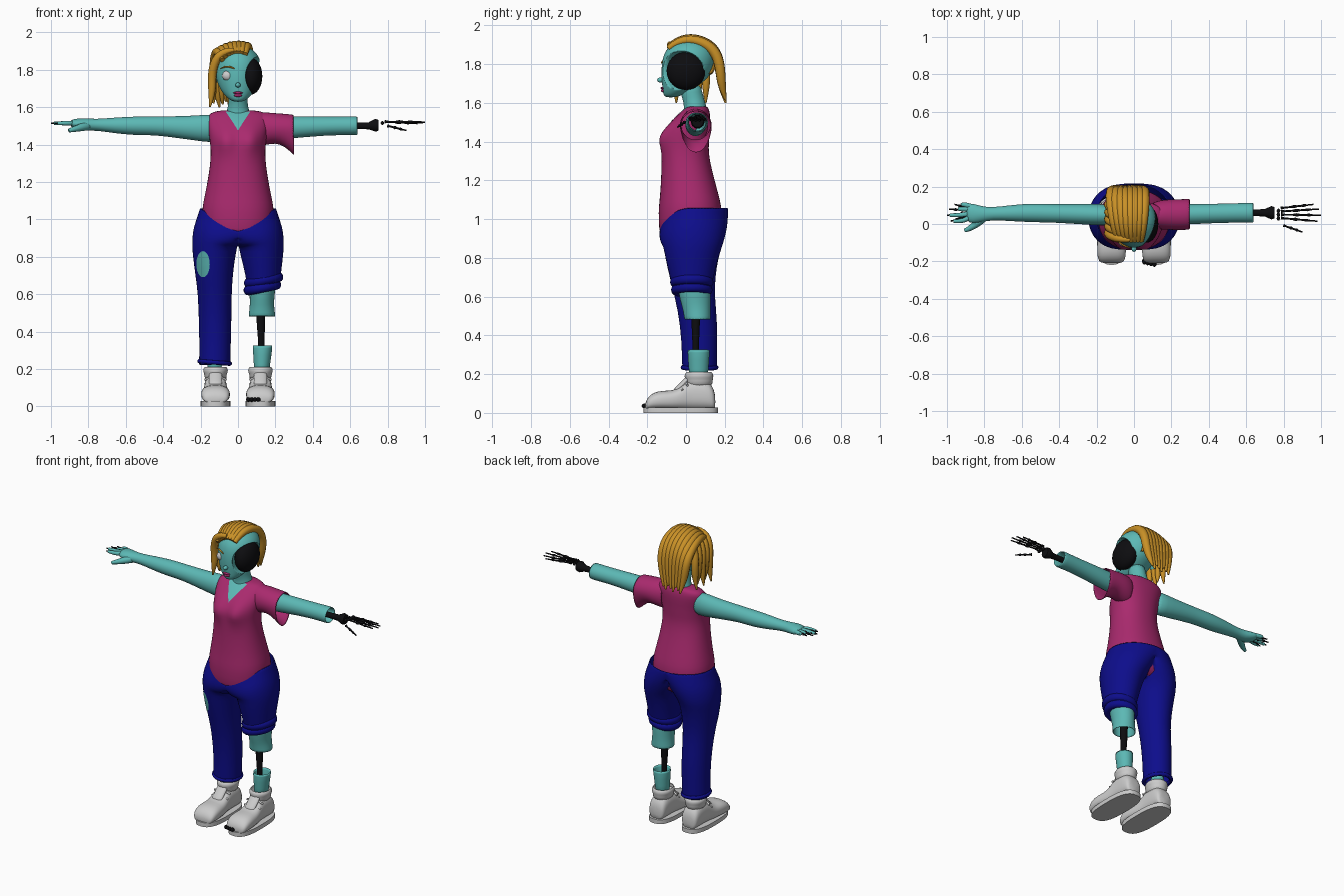
import bpy, bmesh, math
from math import sin, cos, pi
from mathutils import Vector
from mathutils.bvhtree import BVHTree


def material(name, rgb):
    m = bpy.data.materials.new(name)
    m.diffuse_color = (*rgb, 1)
    return m


SKIN = material("teal", (0.107, 0.48, 0.46))
SHIRT = material("magenta", (0.40, 0.023, 0.156))
BLUE = material("navy", (0.004, 0.004, 0.26))
GOLD = material("gold", (0.58, 0.28, 0.02))
BLACK = material("black", (0.004, 0.004, 0.005))


def finish(name, bm, mat=None, sub=0, thick=0):
    bmesh.ops.recalc_face_normals(bm, faces=bm.faces)
    me = bpy.data.meshes.new(name)
    bm.to_mesh(me)
    bm.free()
    ob = bpy.data.objects.new(name, me)
    bpy.context.collection.objects.link(ob)
    if mat:
        me.materials.append(mat)
    me.shade_smooth()
    if thick:
        ob.modifiers.new("thick", 'SOLIDIFY').thickness = thick
    if sub:
        ob.modifiers.new("smooth", 'SUBSURF').levels = sub
        ob.modifiers["smooth"].render_levels = sub
    return ob


def add_loft(bm, axis, rings, n=24, caps=(1, 1), k=1, warp=None):
    """Skin elliptical rings (s, a, b, ra, rb) placed along an axis."""
    rows = []
    for s, a, b, ra, rb in rings:
        row = []
        for i in range(n):
            c, d = cos(2 * pi * i / n), sin(2 * pi * i / n)
            u = a + ra * math.copysign(abs(c) ** k, c)
            v = b + rb * math.copysign(abs(d) ** k, d)
            p = Vector({'X': (s, u, v), 'Y': (u, s, v), 'Z': (u, v, s)}[axis])
            row.append(bm.verts.new(warp(p) if warp else p))
        rows.append(row)
    for r, q in zip(rows, rows[1:]):
        for i in range(n):
            bm.faces.new((r[i], r[(i + 1) % n], q[(i + 1) % n], q[i]))
    for use, row in zip(caps, (rows[0], rows[-1])):
        if use:
            bm.faces.new(row)


def loft(name, axis, rings, mat=None, sub=1, thick=0, keep=None, **kw):
    bm = bmesh.new()
    add_loft(bm, axis, rings, **kw)
    if keep:
        bmesh.ops.delete(bm, geom=[v for v in bm.verts if not keep(v.co)], context='VERTS')
    return finish(name, bm, mat, sub, thick)


def ball(name, loc, size, mat=None):
    bm = bmesh.new()
    bmesh.ops.create_uvsphere(bm, u_segments=24, v_segments=16, radius=1)
    for v in bm.verts:
        v.co = Vector(loc) + v.co * Vector(size)
    return finish(name, bm, mat)


def tube(name, pts, radii, mat=None, kind='NURBS', res=3):
    cu = bpy.data.curves.new(name, 'CURVE')
    cu.dimensions, cu.bevel_depth, cu.bevel_resolution = '3D', 1, res
    cu.use_fill_caps = True
    sp = cu.splines.new(kind)
    sp.points.add(len(pts) - 1)
    for q, p, r in zip(sp.points, pts, radii):
        q.co, q.radius = (*p, 1), r
    if kind == 'NURBS':
        sp.order_u, sp.use_endpoint_u, sp.resolution_u = 4, True, 5
    if mat:
        cu.materials.append(mat)
    ob = bpy.data.objects.new(name, cu)
    bpy.context.collection.objects.link(ob)
    return ob


def torus(name, loc, big, small, mat, rot=(0, 0, 0), scale=(1, 1, 1)):
    bpy.ops.mesh.primitive_torus_add(location=loc, rotation=rot, major_radius=big, minor_radius=small,
                                     major_segments=32, minor_segments=12)
    ob = bpy.context.object
    ob.name, ob.scale = name, scale
    ob.data.materials.append(mat)
    ob.data.shade_smooth()


def patch(name, target, centre, outline, mat):
    """Flat outline in x, z projected onto the front of a target."""
    bpy.context.view_layer.update()
    tree = BVHTree.FromObject(target, bpy.context.evaluated_depsgraph_get())
    bm, rows, m = bmesh.new(), [], len(outline)
    for f in (0.02, 0.25, 0.5, 0.75, 1):
        row = []
        for x, z in outline:
            x, z = centre[0] + f * (x - centre[0]), centre[1] + f * (z - centre[1])
            hit = tree.ray_cast(Vector((x, -1, z)), Vector((0, 1, 0)))[0]
            row.append(bm.verts.new((x, (hit.y if hit else 0.0) - 0.003, z)))
        rows.append(row)
    for r, q in zip(rows, rows[1:]):
        for i in range(m):
            bm.faces.new((r[i], r[(i + 1) % m], q[(i + 1) % m], q[i]))
    bm.faces.new(rows[0])
    finish(name, bm, mat)


# Trousers: two leg tubes flattened against the midline and welded there
def waist_dip(p):
    t = max(0, (p.z - 0.86) / 0.2) ** 0.6
    if p.y < 0.035:
        p.z -= 0.13 * t * max(0, 1 - abs(p.x) / 0.2)
    return p


top = [(0.8, .128, .03, .113, .137), (.86, .124, .035, .122, .152), (.9, .107, .035, .138, .165),
       (.96, .078, .038, .16, .176), (1.02, .03, .04, .185, .178), (1.06, 0, .04, .205, .178)]
long_leg = [(.22, .125, .07, .085, .09), (.28, .123, .07, .083, .09), (.45, .122, .068, .087, .096),
            (.6, .124, .045, .09, .103), (.7, .128, .033, .1, .118)]
short_leg = [(.64, .135, .03, .088, .1), (.7, .135, .03, .094, .112)]
bm = bmesh.new()
for sgn, low in ((-1, long_leg), (1, short_leg)):
    def side(p, sgn=sgn):
        p.x = max(p.x, 0) * sgn
        return waist_dip(p)
    add_loft(bm, 'Z', low + top, n=32, caps=(0, 0), warp=side)
bmesh.ops.delete(bm, geom=[f for f in bm.faces if all(abs(v.co.x) < 1e-5 for v in f.verts)], context='FACES')
bmesh.ops.remove_doubles(bm, verts=bm.verts, dist=1e-4)
trousers = finish("trousers", bm, BLUE, 1, 0.006)
torus("rolled_cuff_upper", (.137, .03, .675), .083, .024, BLUE, (0, -.2, 0), (1, 1.05, 1.1))
torus("rolled_cuff_lower", (.13, .03, .635), .078, .024, BLUE, (0, -.2, 0), (1, 1.05, 1.1))
torus("trouser_hem", (-.125, .07, .235), .081, .012, BLUE, (0, .08, 0), (1, 1.05, 1))
patch("knee_hole", trousers, (-.187, .76), [(-.187 + .036 * cos(a * pi / 12), .76 + .07 * sin(a * pi / 12))
                                             for a in range(24)], SKIN)


# Shirt body with bust, one hanging sleeve
def bust(p):
    if p.y < 0:
        p.y -= .035 * math.exp(-((abs(p.x) - .068) / .05) ** 2 - ((p.z - 1.42) / .06) ** 2)
    return p


shirt = loft("shirt", 'Z', [(.88, 0, .02, .17, .15), (.95, 0, .02, .185, .16), (1.04, 0, .022, .193, .165),
             (1.09, 0, .02, .187, .158), (1.15, 0, .015, .173, .147), (1.25, 0, .004, .155, .131),
             (1.32, 0, -.003, .147, .123), (1.37, 0, -.003, .146, .12), (1.41, 0, 0, .15, .12),
             (1.45, 0, .006, .155, .115), (1.5, 0, .023, .163, .102), (1.545, 0, .045, .165, .08),
             (1.57, 0, .055, .15, .062), (1.585, 0, .06, .09, .05)], SHIRT, n=32, k=.9, warp=bust)
patch("neckline", shirt, (0, 1.545), [(-.065, 1.575), (-.045, 1.545), (-.022, 1.51), (0, 1.475), (.022, 1.51),
                                      (.045, 1.545), (.065, 1.575), (.03, 1.578), (-.03, 1.578)], SKIN)


def droop(p):
    if p.x > .2 and p.z < 1.47:
        p.z -= .07 * ((p.x - .2) / .1) ** 2 * (1.47 - p.z) / .08
    return p


loft("sleeve", 'X', [(.1, .045, 1.48, .07, .09), (.15, .05, 1.485, .08, .088), (.2, .05, 1.488, .082, .08),
                     (.25, .05, 1.485, .083, .08), (.3, .052, 1.48, .083, .08)],
     SHIRT, thick=.006, caps=(0, 0), warp=droop)

# Arms
loft("whole_arm", 'X', [(-.1, .045, 1.485, .055, .08), (-.18, .05, 1.487, .058, .072), (-.28, .053, 1.49, .055, .062),
                        (-.4, .056, 1.498, .05, .053), (-.47, .058, 1.5, .05, .05), (-.56, .06, 1.5, .05, .05),
                        (-.66, .058, 1.502, .043, .042), (-.76, .055, 1.506, .033, .03), (-.81, .052, 1.506, .042, .034),
                        (-.86, .056, 1.51, .054, .03), (-.9, .062, 1.513, .05, .018)], SKIN)
loft("torn_arm", 'X', [(.12, .045, 1.487, .055, .07), (.3, .053, 1.492, .055, .058), (.42, .056, 1.497, .052, .053),
                       (.5, .058, 1.499, .052, .05), (.58, .06, 1.5, .052, .05), (.64, .06, 1.5, .055, .052)],
     SKIN, thick=.008, caps=(1, 0))
tube("forearm_bone", [(.4, .06, 1.5), (.66, .06, 1.5), (.7, .06, 1.5), (.735, .06, 1.503), (.752, .06, 1.503)],
     [.018, .018, .02, .036, .03], BLACK, 'POLY')
for i, y in enumerate((.03, .05, .07)):
    ball("wrist_bone", (.772, y, 1.515), (.009, .012, .01), BLACK)


def finger_bone(name, a, b):
    a, b = Vector(a), Vector(b)
    steps = [(0, .009), (.1, .005), (.3, .005), (.4, .009), (.5, .005), (.62, .005), (.7, .008), (.8, .004), (1, .004)]
    tube(name, [a.lerp(b, t) for t, r in steps], [r for t, r in steps], BLACK, 'POLY', 2)


for i, (y0, y1, e) in enumerate(((.085, .105, .96), (.067, .08, .99), (.05, .047, 1), (.032, .015, .98))):
    finger_bone("bare_finger", (.785, y0, 1.522), (e, y1, 1.512 + .003 * i))
    finger_bone("fingertip_bone", (-.87, .03 + y0 * .6, 1.514), (-e, y1, 1.513))
    tube("finger", [(-.87, .02 + y0 * .85, 1.513), (-.9, y1, 1.515), (-.93, y1, 1.514), (-e + .05 - .035 * (i > 1), y1, 1.513)],
         [.014, .014, .012, .009], SKIN)
finger_bone("bare_thumb", (.8, -.008, 1.5), (.9, -.043, 1.475))
tube("thumb", [(-.8, .04, 1.5), (-.84, .0, 1.492), (-.875, -.025, 1.482), (-.905, -.035, 1.474)],
     [.024, .022, .015, .01], SKIN)

# Broken leg
loft("torn_knee", 'Z', [(.48, .128, .06, .074, .07), (.52, .128, .057, .066, .07), (.57, .128, .05, .065, .078),
                        (.62, .13, .045, .07, .084), (.68, .13, .04, .07, .085)], SKIN, thick=.008, caps=(0, 1))
loft("torn_ankle", 'Z', [(.16, .125, .065, .042, .048), (.22, .128, .065, .042, .05), (.33, .132, .065, .056, .06)],
     SKIN, thick=.008, caps=(1, 0))
tube("shin_bone", [(.125, .05, .2), (.125, .05, .34), (.122, .05, .45), (.122, .05, .6)], [.017, .017, .022, .026],
     BLACK, 'POLY')
loft("whole_ankle", 'Z', [(.15, -.125, .07, .04, .046), (.3, -.125, .07, .045, .05)], SKIN)

# Shoes
upper = [(-.21, .05, .035), (-.2, .068, .062), (-.17, .077, .09), (-.12, .078, .1), (-.07, .072, .098), (-.03, .066, .118),
         (0, .062, .145), (.03, .06, .158), (.1, .06, .155), (.135, .056, .13), (.152, .045, .08)]
for s in (-1, 1):
    x = s * .12
    loft("shoe_upper", 'Y', [(y, x, .016 + h / 2, w, h / 2) for y, w, h in upper], k=.8)
    bm = bmesh.new()
    add_loft(bm, 'Z', [(z, x, -.027, .08, .192) for z in (0, .028)], n=40, k=.72)
    sole = finish("shoe_sole", bm)
    bpy.context.view_layer.objects.active = sole
    sole.select_set(True)
    bpy.ops.object.shade_smooth_by_angle()
    sole.select_set(False)
    loft("shoe_collar", 'Z', [(.13, x, .067, .06, .072), (.17, x, .067, .058, .07), (.182, x, .067, .066, .075),
                              (.2, x, .067, .067, .075), (.21, x, .067, .058, .065)], caps=(1, 0))
    loft("shoe_tongue", 'Y', [(-.07, x, .1, .035, .02), (-.03, x, .135, .035, .02), (0, x, .165, .036, .022),
                              (.02, x, .18, .034, .02)])
    for y, z in ((-.06, .124), (-.035, .145), (-.01, .17)):
        tube("lace", [(x + d * .058, y + abs(d) * .018, z - .028 * abs(d)) for d in (-1, -.6, 0, .6, 1)],
             [.006] * 5)
for i in range(4):
    ball("toe_bone", (.055 + .018 * i, -.2 - .004 * i, .036), (.012, .017, .012), BLACK)

# Head with an open side
head_rings = [(1.628, 0, -.08, .025, .026), (1.645, 0, -.063, .054, .056), (1.68, 0, -.035, .087, .087),
              (1.73, 0, -.004, .113, .124), (1.79, 0, .01, .125, .138), (1.85, 0, .016, .122, .134),
              (1.89, 0, .02, .1, .11), (1.918, 0, .02, .063, .073), (1.93, 0, .02, .02, .02)]
loft("neck", 'Z', [(1.5, 0, .045, .08, .065), (1.56, 0, .05, .07, .062), (1.6, 0, .045, .052, .055),
                   (1.66, 0, .025, .05, .058), (1.7, 0, .02, .05, .055)], SKIN)
head = loft("head", 'Z', head_rings, SKIN, sub=2)
cutter = ball("cavity_cutter", (.12, -.035, 1.765), (.105, .13, .105))
cutter.hide_render = True
cut = head.modifiers.new("cavity", 'BOOLEAN')
cut.operation, cut.object = 'DIFFERENCE', cutter
bpy.context.view_layer.objects.active = head
for m in list(head.modifiers):
    bpy.ops.object.modifier_apply(modifier=m.name)
bpy.data.objects.remove(cutter)
ball("bare_skull", (.068, 0, 1.765), (.062, .1, .098), BLACK)
ball("nose", (0, -.131, 1.718), (.014, .018, .013), SKIN)
ball("ear", (-.128, .03, 1.755), (.018, .03, .04), SKIN)
ball("eye", (-.055, -.098, 1.768), (.03, .022, .027))
ball("upper_lip", (0, -.12, 1.676), (.026, .011, .007), SHIRT)
ball("lower_lip", (0, -.117, 1.663), (.021, .012, .009), SHIRT)
tube("eyebrow", [(-.02, -.127, 1.805), (-.045, -.122, 1.82), (-.07, -.108, 1.82), (-.095, -.085, 1.805)],
     [.003, .006, .005, .002], GOLD)

# Hair: close cap plus tapering locks
loft("hair_cap", 'Z', [(z + .012, x, y + .004, a + .012, b + .012) for z, x, y, a, b in head_rings[3:]], GOLD,
     thick=.012, n=32, caps=(0, 1), keep=lambda c: c.x < .075 and (c.y > 0 or c.z > 1.875))
for i in range(8):
    x = -.12 + .025 * i
    t = 1.935 - 2.6 * x * x
    tube("back_lock", [(x * .7, -.09, t - .045), (x * .85, -.03, t + .005), (x, .08, t), (x * 1.05, .165, t - .07),
                       (x, .18, 1.75), (x * .85 - .01, .185, 1.68), (x * .7 - .015, .205, 1.6 + .015 * (i % 3))],
         [.014, .022, .026, .028, .026, .022, .005], GOLD)
for i in range(5):
    y = -.05 + .038 * i
    tube("side_lock", [(-.02, y - .035, 1.905), (-.09, y - .03, 1.9), (-.135, y - .01, 1.83), (-.14, y + .005, 1.74),
                       (-.138 + .006 * (i % 2), y, 1.67), (-.15 + .02 * (i % 2), y, 1.6 + .02 * (i % 2))],
         [.012, .022, .024, .022, .02, .004], GOLD)
